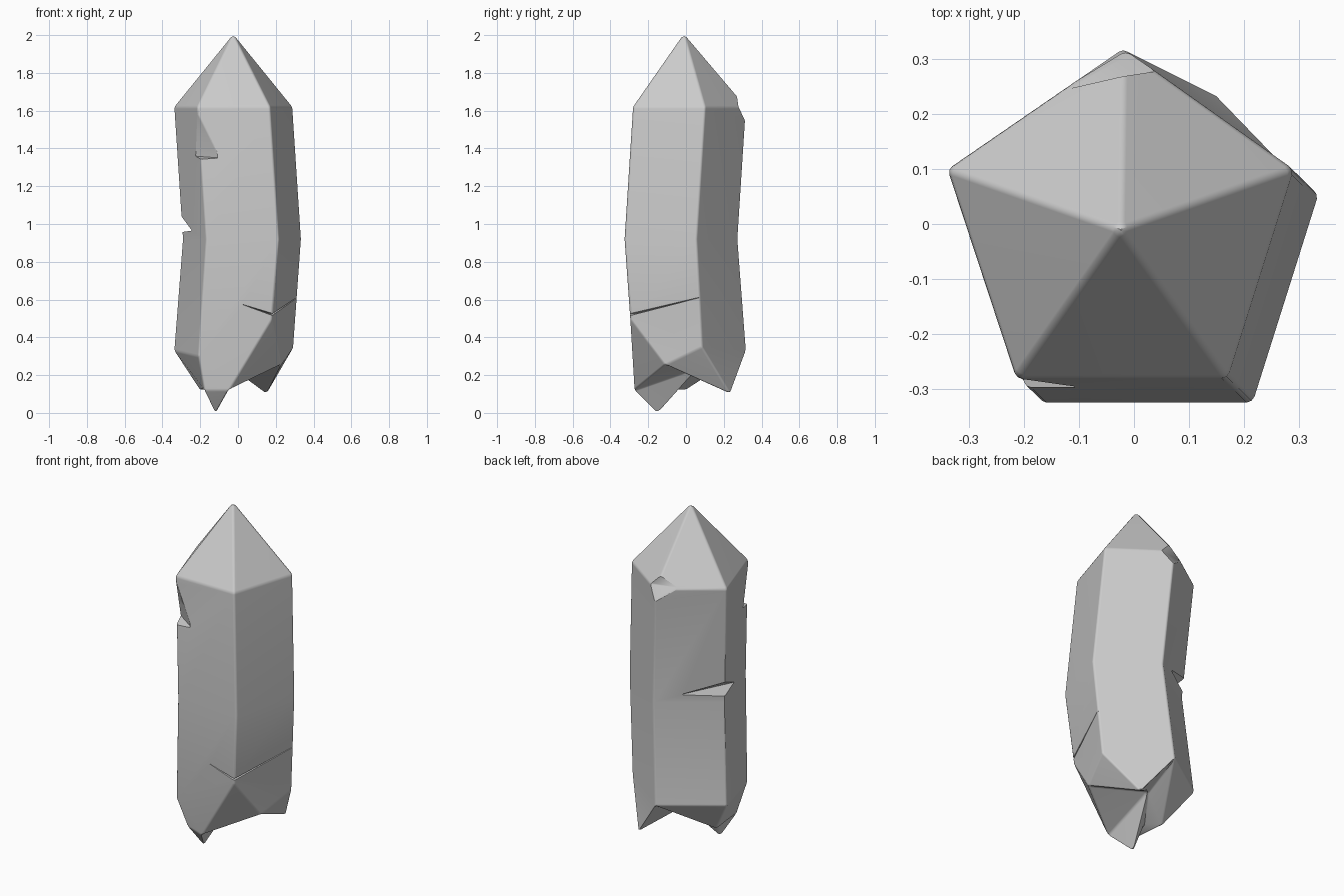
import bpy, bmesh

cube = bpy.data.objects.get("Cube")
if cube:
    bpy.data.objects.remove(cube)

stone = bpy.data.materials.new("pale_grey_stone")
stone.use_nodes = True
colour = (0.6, 0.6, 0.6, 1)
stone.diffuse_color = colour
stone.node_tree.nodes["Principled BSDF"].inputs["Base Color"].default_value = colour


def add_object(name, bm):
    bmesh.ops.recalc_face_normals(bm, faces=bm.faces)
    mesh = bpy.data.meshes.new(name)
    bm.to_mesh(mesh)
    bm.free()
    mesh.materials.append(stone)
    obj = bpy.data.objects.new(name, mesh)
    bpy.context.collection.objects.link(obj)
    return obj


def wedge(name, *points):
    """Tetrahedral cutter."""
    bm = bmesh.new()
    verts = [bm.verts.new(p) for p in points]
    bmesh.ops.convex_hull(bm, input=verts)
    obj = add_object(name, bm)
    obj.hide_render = True
    return obj


# Five-sided shaft: left, front-left, front-right, right, back corners
pentagon = [(-.34, .10), (-.215, -.28), (.17, -.28), (.29, .10), (-.02, .32)]
bm = bmesh.new()
upper = [bm.verts.new((x, y, 1.62)) for x, y in pentagon]
middle = [bm.verts.new((x + .046, y - .045, .92)) for x, y in pentagon]
lower = [bm.verts.new(p) for p in (
    (-.34, .10, .33), (-.21, -.28, .30), (.18, -.295, .50),
    (.295, .085, .35), (-.02, .32, .33))]
tip = bm.verts.new((-.025, -.01, 2.008))

for i in range(5):
    j = (i + 1) % 5
    bm.faces.new((upper[i], upper[j], tip))
    for a, b in ((middle, upper), (lower, middle)):
        bm.faces.new((a[i], a[j], b[j], b[i]))

# Broken base: jagged points around a hollow
L, F, A, B, K = lower
G, E, C, R, M, N, P, I = [bm.verts.new(p) for p in (
    (-.18, -.22, .12), (-.05, -.275, .12), (.23, -.11, .255), (.15, .235, .10),
    (-.20, .0, .12), (-.14, -.08, .14), (-.12, -.15, -.005), (-.04, .07, .24))]
for face in ((F, G, E, A), (A, E, C), (A, C, B), (C, R, B), (B, R, K),
             (L, M, G, F), (K, M, L), (K, R, I), (K, I, M), (M, I, N),
             (N, I, P), (M, N, G), (N, P, G), (G, P, E), (P, I, E),
             (E, I, C), (C, I, R)):
    bm.faces.new(face)
crystal = add_object("crystal", bm)

# Softly worn edges
bevel = crystal.modifiers.new("worn_edges", "BEVEL")
bevel.width = .01
bevel.segments = 2
bevel.limit_method = "ANGLE"
bevel.angle_limit = .35

# Chips, notch and crack
crack_in, crack_top, crack_low = (.165, -.265, .525), (.24, -.39, .53), (.24, -.39, .485)
cutters = [
    wedge("side_notch", (-.10, .19, .965), (-.245, -.105, .965),
          (-.42, .075, 1.115), (-.42, .075, .95)),
    wedge("back_chip", (-.15, .24, 1.63), (.05, .28, 1.62),
          (-.02, .275, 1.80), (-.02, .385, 1.42)),
    wedge("front_chip", (-.10, -.295, 1.35), (-.235, -.21, 1.36),
          (-.235, -.30, 1.75), (-.25, -.34, 1.33)),
    wedge("front_crack", (.02, -.297, .575), crack_in, crack_top, crack_low),
    wedge("right_crack", (.315, .09, .615), crack_in, crack_top, crack_low),
]
for cutter in cutters:
    mod = crystal.modifiers.new(cutter.name, "BOOLEAN")
    mod.operation = "DIFFERENCE"
    mod.solver = "EXACT"
    mod.object = cutter

bpy.ops.object.select_all(action="DESELECT")
crystal.select_set(True)
bpy.context.view_layer.objects.active = crystal
for mod in list(crystal.modifiers):
    bpy.ops.object.modifier_apply(modifier=mod.name)
for cutter in cutters:
    bpy.data.objects.remove(cutter)

# Smooth shading with sharp breaks
bpy.ops.object.shade_smooth_by_angle(angle=.6)
crystal.modifiers.new("even_normals", "WEIGHTED_NORMAL").keep_sharp = True
